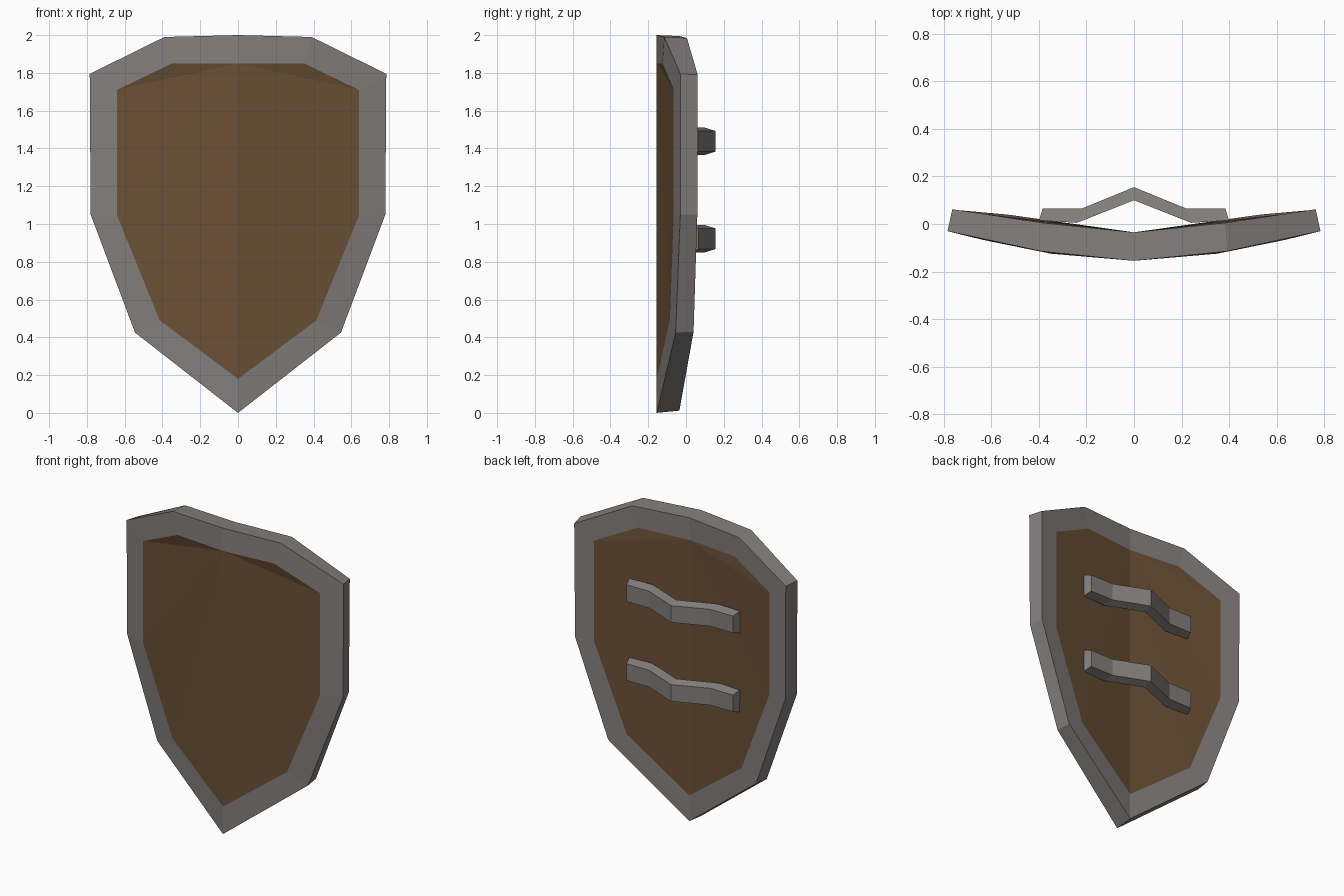
import bpy
import bmesh

cube = bpy.data.objects.get("Cube")
if cube:
    bpy.data.objects.remove(cube, do_unlink=True)


def material(name, rgb):
    mat = bpy.data.materials.new(name)
    mat.use_nodes = True
    mat.diffuse_color = (*rgb, 1)
    mat.node_tree.nodes["Principled BSDF"].inputs["Base Color"].default_value = (*rgb, 1)
    return mat


steel = material("grey steel", (0.225, 0.21, 0.203))
wood = material("brown wood", (0.145, 0.08, 0.037))


def finish(bm, name, mats):
    bmesh.ops.recalc_face_normals(bm, faces=bm.faces)
    mesh = bpy.data.meshes.new(name)
    bm.to_mesh(mesh)
    bm.free()
    for mat in mats:
        mesh.materials.append(mat)
    obj = bpy.data.objects.new(name, mesh)
    bpy.context.collection.objects.link(obj)
    return obj


def mirrored_loop(bm, half):
    """Closed loop from half an outline running from top centre to bottom tip."""
    points = half + [(-x, y, z) for x, y, z in half[-2:0:-1]]
    return [bm.verts.new(p) for p in points]


def bridge(bm, a, b):
    n = len(a)
    for i in range(n):
        j = (i + 1) % n
        bm.faces.new((a[i], a[j], b[j], b[i]))


# Half outlines (x, y, z), top centre to bottom tip
front_outer = [(0, -0.155, 2.0), (0.39, -0.115, 1.99), (0.785, -0.03, 1.795),
               (0.78, -0.03, 1.05), (0.545, -0.055, 0.425), (0, -0.155, 0)]
back_outer = [(0, -0.035, 1.995), (0.385, 0.005, 1.985), (0.765, 0.062, 1.79),
              (0.76, 0.06, 1.05), (0.535, 0.04, 0.43), (0, -0.035, 0.012)]
front_inner = [(0, -0.155, 1.85), (0.35, -0.125, 1.85), (0.64, -0.066, 1.71),
               (0.64, -0.066, 1.045), (0.415, -0.086, 0.49), (0, -0.155, 0.18)]
back_inner = [(0, -0.035, 1.85), (0.35, 0.0, 1.85), (0.635, 0.042, 1.705),
              (0.635, 0.042, 1.045), (0.415, 0.02, 0.49), (0, -0.035, 0.18)]

# Shield body: steel rim around creased wooden panels on both sides
bm = bmesh.new()
loops = [mirrored_loop(bm, h) for h in (front_inner, front_outer, back_outer, back_inner)]
for a, b in zip(loops, loops[1:]):
    bridge(bm, a, b)
for loop in (loops[0], loops[-1]):
    for i in range(1, len(loop) - 1):
        face = bm.faces.new((loop[0], loop[i], loop[i + 1]))
        face.material_index = 1
finish(bm, "shield_body", [steel, wood])

# Bent grip straps on the back, slightly narrower on the outside
inner_path = [(-0.4, 0.015), (-0.24, 0.005), (0, 0.1), (0.24, 0.005), (0.4, 0.015)]
outer_path = [(-0.385, 0.065), (-0.22, 0.065), (0, 0.155), (0.22, 0.065), (0.385, 0.065)]


def strap(name, z):
    bm = bmesh.new()
    sections = []
    for (xi, yi), (xo, yo) in zip(inner_path, outer_path):
        corners = [(xi, yi, z - 0.072), (xo, yo, z - 0.055),
                   (xo, yo, z + 0.055), (xi, yi, z + 0.072)]
        sections.append([bm.verts.new(c) for c in corners])
    for a, b in zip(sections, sections[1:]):
        bridge(bm, a, b)
    bm.faces.new(sections[0])
    bm.faces.new(sections[-1])
    finish(bm, name, [steel])


strap("upper_strap", 1.438)
strap("lower_strap", 0.922)
